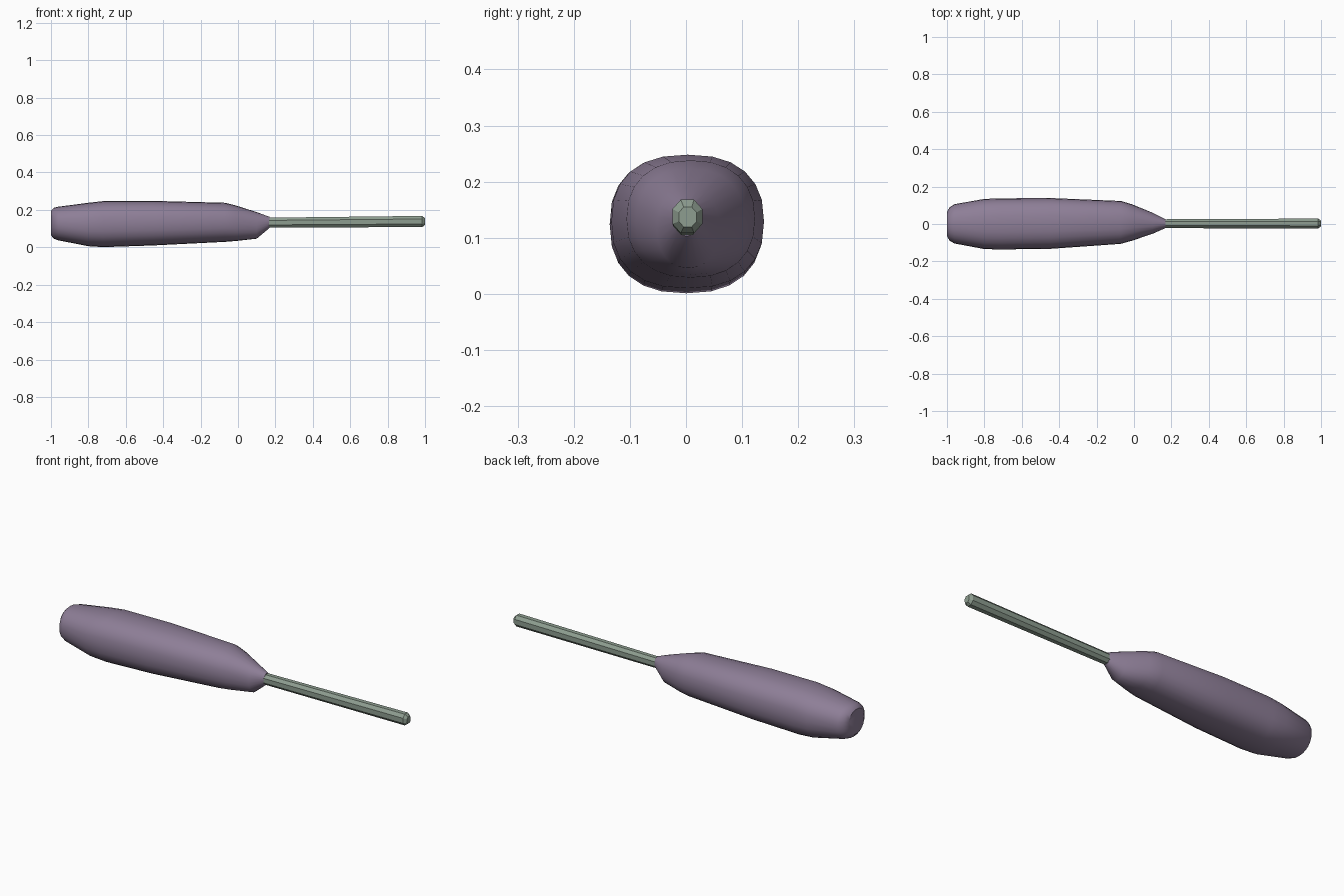
import bpy, bmesh
from math import sin, cos, pi, copysign

if "Cube" in bpy.data.objects:
    bpy.data.objects.remove(bpy.data.objects["Cube"])


def material(name, rgb):
    m = bpy.data.materials.new(name)
    m.diffuse_color = (*rgb, 1)
    m.use_nodes = True
    m.node_tree.nodes["Principled BSDF"].inputs["Base Color"].default_value = m.diffuse_color
    return m


def ring(x, y0, y1, z0, z1, sides, power, turn=0.0):
    """Superellipse cross-section filling the given y and z extents."""
    pts = []
    for i in range(sides):
        a = 2 * pi * i / sides + turn
        c, s = cos(a), sin(a)
        u = copysign(abs(c) ** (2 / power), c)
        v = copysign(abs(s) ** (2 / power), s)
        pts.append((x, (y0 + y1) / 2 + u * (y1 - y0) / 2,
                    (z0 + z1) / 2 + v * (z1 - z0) / 2))
    return pts


def loft(name, rings, mat, angle):
    bm = bmesh.new()
    loops = [[bm.verts.new(p) for p in r] for r in rings]
    n = len(loops[0])
    for a, b in zip(loops, loops[1:]):
        for i in range(n):
            j = (i + 1) % n
            bm.faces.new((a[i], a[j], b[j], b[i]))
    bm.faces.new(loops[0])
    bm.faces.new(loops[-1])
    bmesh.ops.recalc_face_normals(bm, faces=bm.faces)
    me = bpy.data.meshes.new(name)
    bm.to_mesh(me)
    bm.free()
    me.materials.append(mat)
    ob = bpy.data.objects.new(name, me)
    bpy.context.collection.objects.link(ob)
    bpy.ops.object.select_all(action='DESELECT')
    ob.select_set(True)
    bpy.context.view_layer.objects.active = ob
    bpy.ops.object.shade_smooth_by_angle(angle=angle)


# Handle: x, y range, z range, squareness of the section
handle = [
    (-1.00, -0.065, 0.065, 0.065, 0.195, 2.2),
    (-0.985, -0.09, 0.09, 0.046, 0.211, 2.2),
    (-0.96, -0.104, 0.106, 0.037, 0.217, 2.2),
    (-0.80, -0.134, 0.134, 0.006, 0.238, 2.35),
    (-0.72, -0.136, 0.137, 0.001, 0.247, 2.4),
    (-0.45, -0.133, 0.139, 0.010, 0.248, 2.4),
    (-0.07, -0.106, 0.123, 0.029, 0.238, 2.3),
    (-0.01, -0.089, 0.105, 0.034, 0.223, 2.3),
    (0.10, -0.052, 0.060, 0.046, 0.188, 2.2),
    (0.168, -0.022, 0.025, 0.103, 0.163, 2.0),
]
loft("handle", [ring(*s[:5], 24, s[5]) for s in handle],
     material("handle_purple", (0.27, 0.21, 0.31)), 0.6)

# Shaft: eight-sided rod with a bevelled tip
shaft = [
    (0.14, -0.024, 0.027, 0.103, 0.160),
    (0.985, -0.026, 0.031, 0.106, 0.170),
    (1.00, -0.014, 0.020, 0.118, 0.156),
]
loft("shaft", [ring(*s, 8, 2.2, pi / 8) for s in shaft],
     material("shaft_green", (0.27, 0.34, 0.28)), 0.5)
